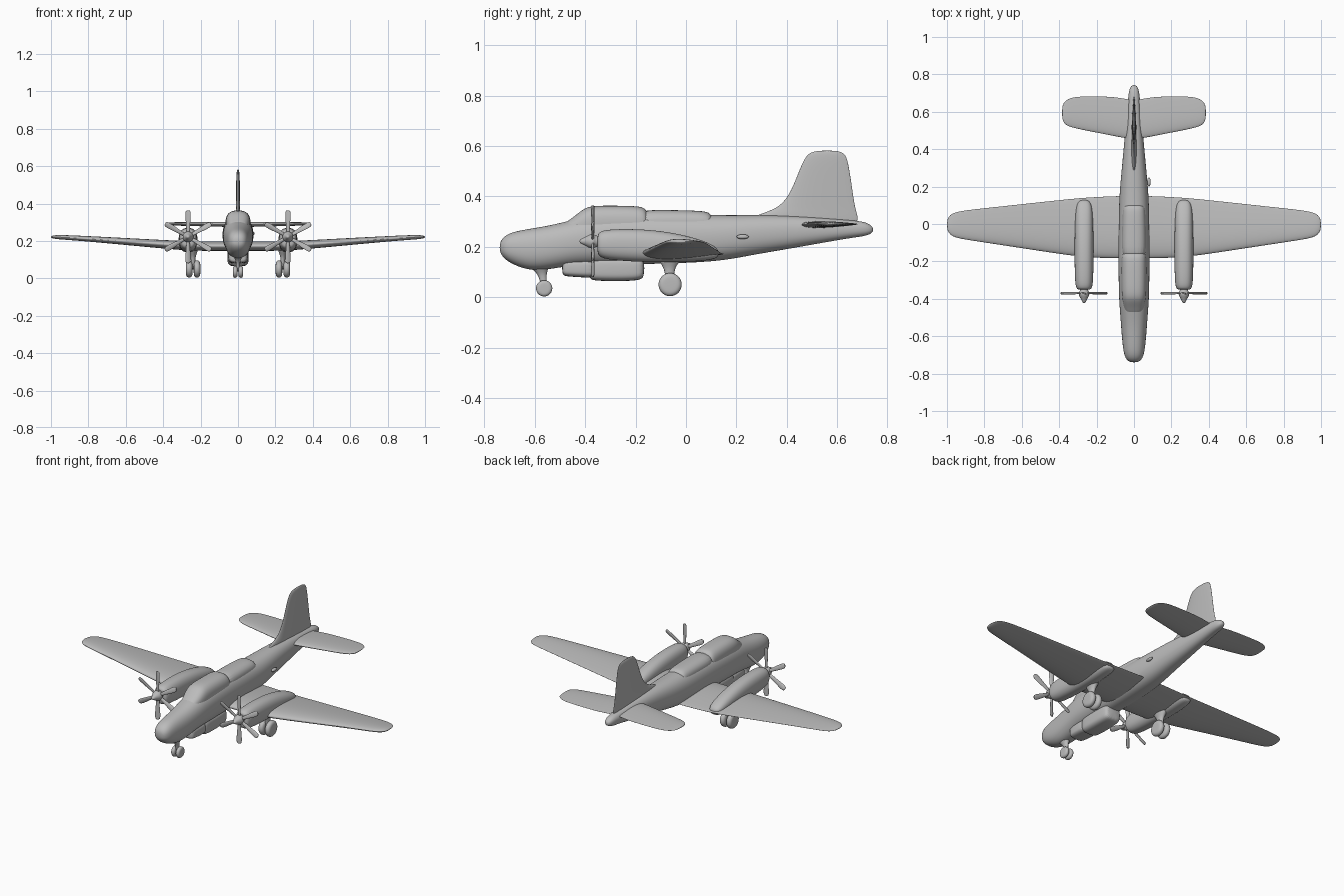
import bpy
import bmesh
from math import cos, sin, pi, radians, copysign
from mathutils import Vector

cube = bpy.data.objects.get("Cube")
if cube:
    bpy.data.objects.remove(cube, do_unlink=True)

# One plain grey for the whole aircraft
grey = bpy.data.materials.new("plain grey")
grey.use_nodes = True
grey.diffuse_color = (.5, .5, .5, 1)
grey.node_tree.nodes["Principled BSDF"].inputs["Base Color"].default_value = (.5, .5, .5, 1)

X, Y, Z = Vector((1, 0, 0)), Vector((0, 1, 0)), Vector((0, 0, 1))


def ring(center, u, v, power=2, taper=0):
    """Section: centre, two half axes, squareness, and thinning away from +u."""
    return Vector(center), Vector(u), Vector(v), power, taper


def loft(name, rings, sides=24, levels=2):
    """Skin a row of superellipse sections and smooth the result."""
    bm = bmesh.new()
    loops = []
    for center, u, v, power, taper in rings:
        loop = []
        for i in range(sides):
            a = 2 * pi * i / sides
            c = copysign(abs(cos(a)) ** (2 / power), cos(a))
            s = copysign(abs(sin(a)) ** (2 / power), sin(a))
            s *= 1 - taper + taper * c
            loop.append(bm.verts.new(center + u * c + v * s))
        loops.append(loop)
    for a, b in zip(loops, loops[1:]):
        for i in range(sides):
            j = (i + 1) % sides
            bm.faces.new((a[i], a[j], b[j], b[i]))
    bm.faces.new(loops[0])
    bm.faces.new(loops[-1])
    bmesh.ops.recalc_face_normals(bm, faces=bm.faces)
    mesh = bpy.data.meshes.new(name)
    bm.to_mesh(mesh)
    bm.free()
    mesh.materials.append(grey)
    obj = bpy.data.objects.new(name, mesh)
    bpy.context.collection.objects.link(obj)
    mod = obj.modifiers.new("smooth", "SUBSURF")
    mod.levels = mod.render_levels = levels
    bpy.ops.object.select_all(action="DESELECT")
    obj.select_set(True)
    bpy.context.view_layer.objects.active = obj
    bpy.ops.object.shade_smooth_by_angle(angle=radians(60))
    return obj


def hull(name, rows, power=2.3, x=0):
    """Body along y; rows hold y, top, bottom and half width."""
    return loft(name, [ring((x, y, (top + low) / 2), X * w, Z * (top - low) / 2, power)
                       for y, top, low, w in rows])


def plane_surface(name, rows):
    """Wing across both sides; rows hold x, leading y, trailing y, height, half thickness."""
    both = [(-x, *rest) for x, *rest in reversed(rows)] + rows
    return loft(name, [ring((x, (lead + trail) / 2, z), Y * (lead - trail) / 2, Z * t, 2, .35)
                       for x, lead, trail, z, t in both])


# Fuselage with blunt nose and slim tail
hull("fuselage", [
    (-.74, .215, .18, .02), (-.725, .24, .155, .042), (-.69, .26, .13, .056),
    (-.62, .272, .104, .064), (-.54, .285, .11, .07), (-.46, .305, .125, .076),
    (-.38, .325, .128, .082), (-.17, .335, .13, .084), (.12, .325, .138, .082),
    (.25, .327, .165, .07), (.4, .325, .19, .056), (.55, .315, .217, .042),
    (.66, .305, .236, .033), (.71, .3, .242, .028), (.735, .285, .252, .018),
    (.743, .275, .262, .008)])

# Raised cockpit and the lower spine behind it
hull("cockpit", [
    (-.49, .29, .24, .04), (-.45, .315, .22, .054), (-.41, .35, .22, .062),
    (-.375, .364, .22, .067), (-.28, .364, .22, .068), (-.18, .362, .22, .068),
    (-.165, .352, .22, .064), (-.15, .34, .22, .055)], 2.6)
hull("spine", [
    (-.2, .346, .24, .064), (-.1, .347, .24, .066), (.07, .344, .24, .062),
    (.095, .335, .24, .056), (.11, .31, .24, .04)], 2.5)

# Belly fairing in two steps
hull("belly_fairing_front", [
    (-.492, .14, .09, .04), (-.48, .15, .082, .05), (-.4, .15, .078, .054),
    (-.35, .15, .076, .05)], 3.5)
hull("belly_fairing_rear", [
    (-.385, .15, .075, .045), (-.37, .16, .065, .056), (-.28, .16, .063, .058),
    (-.185, .16, .065, .056), (-.165, .15, .08, .045)], 3.5)

# Main wing and tailplane
plane_surface("main_wing", [
    (.08, -.185, .152, .172, .036), (.22, -.182, .145, .172, .035),
    (.33, -.172, .137, .177, .034), (.6, -.13, .107, .197, .026),
    (.85, -.092, .08, .215, .019), (.95, -.076, .067, .22, .017),
    (.985, -.058, .05, .221, .013), (1, -.03, .022, .221, .005)])
plane_surface("tailplane", [
    (.03, .455, .665, .288, .019), (.1, .468, .682, .289, .018),
    (.25, .498, .684, .29, .015), (.33, .514, .68, .291, .013),
    (.37, .53, .66, .292, .01), (.385, .56, .63, .292, .005)])

# Tail fin with swept dorsal root; rows hold height, front, back, half thickness
fin = [(.27, .2, .69, .018), (.325, .27, .683, .017), (.345, .345, .676, .015),
       (.38, .392, .668, .014), (.44, .425, .66, .013), (.52, .455, .647, .012),
       (.56, .476, .638, .01), (.576, .495, .62, .007), (.582, .53, .59, .003)]
loft("tail_fin", [ring((0, (f + b) / 2, z), Y * (f - b) / 2, X * t, 2, .2)
                  for z, f, b, t in fin])

# Small window blister on the left flank
loft("side_blister", [ring((.08, y, .24), X * r, Z * r)
                      for y, r in ((.2, .004), (.215, .01), (.235, .01), (.25, .004))], 12)


def wheel(name, x, y, z, radius, half):
    """Rounded tyre with its axle along x."""
    loft(name, [ring((x + half * s, y, z), Y * radius * k, Z * radius * k)
                for s, k in ((-1, .5), (-.9, .8), (-.4, 1), (.4, 1), (.9, .8), (1, .5))], 20)


# Engines, propellers and main gear on each side
PROP_Y, PROP_Z = -.37, .222
for label, side in (("left", 1), ("right", -1)):
    x = .267 * side
    hull(label + "_nacelle", [
        (-.352, .245, .178, .03), (-.345, .26, .16, .042), (-.31, .27, .148, .049),
        (-.2, .272, .14, .051), (-.08, .262, .138, .051), (.03, .238, .14, .048),
        (.1, .212, .148, .042), (.13, .19, .158, .025)], 2.4, x)
    loft(label + "_spinner", [
        ring((x, y, PROP_Z), X * r, Z * r)
        for y, r in ((-.34, .022), (-.36, .022), (-.365, .03), (-.382, .029),
                     (-.4, .017), (-.415, .011), (-.423, .004))], 16)
    for n in range(6):
        a = radians(90 + 60 * n)
        out = X * cos(a) + Z * sin(a)
        across = Z * cos(a) - X * sin(a)
        chord = across + Y * .3
        face = (Y - across * .3)
        hub = Vector((x, PROP_Y, PROP_Z))
        loft(f"{label}_blade_{n + 1}", [
            ring(hub + out * r, chord * w, face * .005)
            for r, w in ((.01, .009), (.05, .01), (.09, .014), (.125, .016),
                         (.138, .013), (.142, .006))], 10, 1)
    gear = .24 * side
    loft(label + "_main_strut", [
        ring((gear, y, z), X * w, Y * d)
        for z, y, w, d in ((.17, -.065, .03, .055), (.145, -.065, .025, .045),
                           (.12, -.066, .014, .024), (.09, -.065, .012, .018),
                           (.045, -.063, .012, .014))], 16)
    for part, shift in (("inner", -.021), ("outer", .021)):
        wheel(f"{label}_{part}_wheel", gear + shift * side, -.063, .05, .047, .018)
    wheel(label + "_nose_wheel", .015 * side, -.563, .035, .033, .013)

# Nose gear leg
loft("nose_strut", [
    ring((0, y, z), X * w, Y * d)
    for z, y, w, d in ((.15, -.585, .035, .05), (.115, -.582, .024, .038),
                       (.095, -.572, .012, .018), (.065, -.566, .01, .014),
                       (.035, -.563, .01, .01))], 16)
